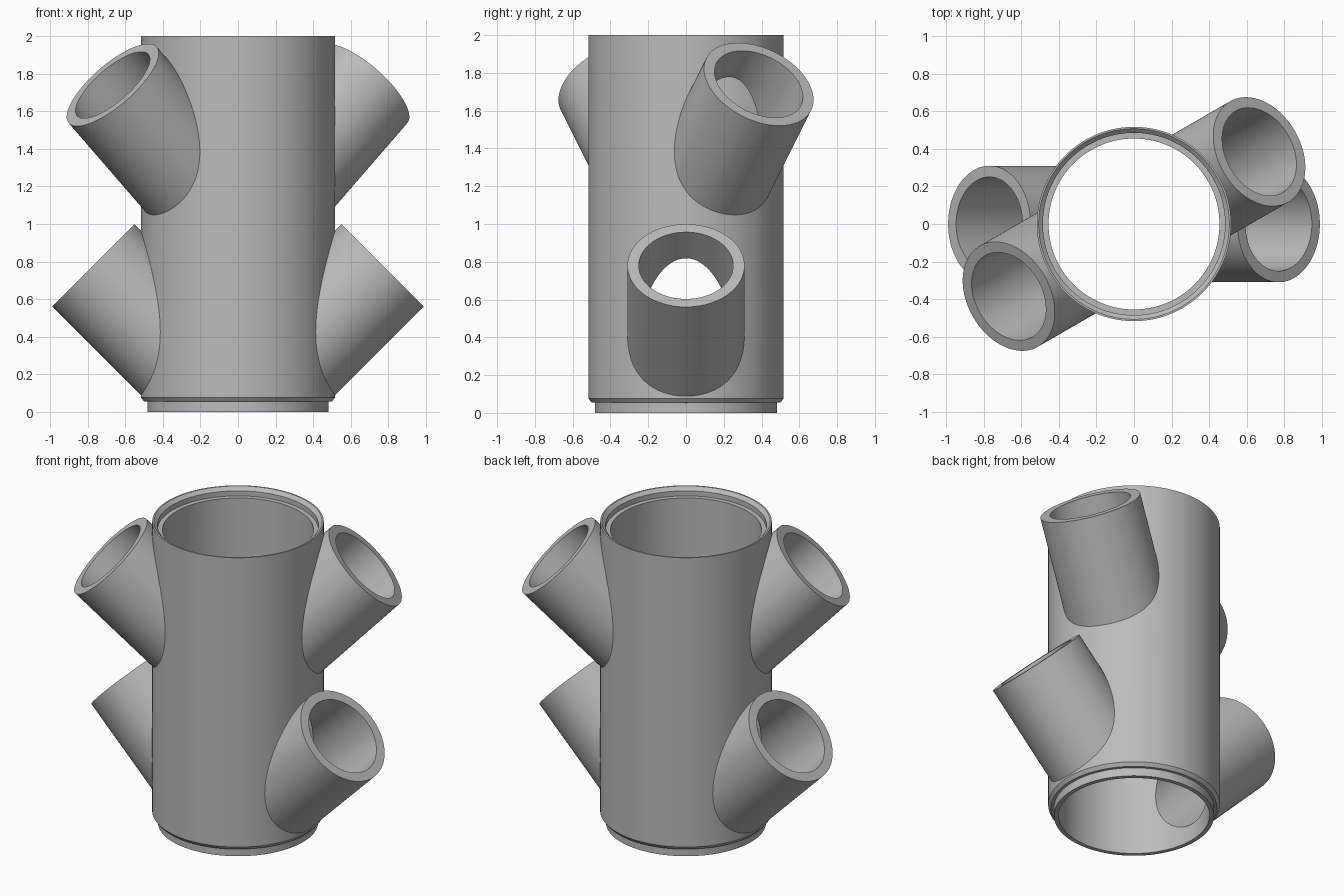
import bpy, math
from mathutils import Matrix, Vector

cube = bpy.data.objects.get("Cube")
if cube:
    bpy.data.objects.remove(cube, do_unlink=True)

# Single grey material
grey = bpy.data.materials.new("plain grey")
grey.use_nodes = True
colour = (0.5, 0.5, 0.5, 1)
grey.diffuse_color = colour
grey.node_tree.nodes["Principled BSDF"].inputs["Base Color"].default_value = colour

SEGMENTS = 128
BRANCH_REACH = 0.77


def lathe(name, profile):
    """Closed solid of revolution; the profile runs bottom to top."""
    n = SEGMENTS
    verts = [(r * math.cos(math.tau * i / n), r * math.sin(math.tau * i / n), z)
             for r, z in profile for i in range(n)]
    faces = [(k * n + i, k * n + (i + 1) % n, (k + 1) * n + (i + 1) % n, (k + 1) * n + i)
             for k in range(len(profile) - 1) for i in range(n)]
    top = (len(profile) - 1) * n
    faces += [tuple(reversed(range(n))), tuple(range(top, top + n))]
    mesh = bpy.data.meshes.new(name)
    mesh.from_pydata(verts, [], faces)
    mesh.materials.append(grey)
    obj = bpy.data.objects.new(name, mesh)
    bpy.context.collection.objects.link(obj)
    return obj


def slanted(name, radius, base_z, angle, start, end):
    """Cylinder rising outward at 45 degrees, between two distances from the z axis."""
    root2 = math.sqrt(2)
    obj = lathe(name, [(radius, start * root2), (radius, end * root2)])
    out = Vector((math.cos(angle), math.sin(angle), 1))
    turn = out.to_track_quat('Z', 'Y').to_matrix().to_4x4()
    obj.data.transform(Matrix.Translation((0, 0, base_z)) @ turn)
    return obj


def combine(target, tool, operation):
    mod = target.modifiers.new(operation.lower(), 'BOOLEAN')
    mod.operation = operation
    mod.solver = 'EXACT'
    mod.object = tool
    bpy.context.view_layer.update()
    result = bpy.data.meshes.new_from_object(
        target.evaluated_get(bpy.context.evaluated_depsgraph_get()))
    target.modifiers.clear()
    target.data = result
    bpy.data.objects.remove(tool, do_unlink=True)


# Main pipe with a narrower spigot at its foot
pipe = lathe("branched_pipe", [(0.482, 0), (0.482, 0.055), (0.5, 0.055),
                               (0.517, 0.077), (0.517, 2)])

# Two opposed branches low down, two higher and turned by 30 degrees
branches = [(base, math.radians(turn + half))
            for base, turn in ((0.01, 0), (0.97, 30)) for half in (0, 180)]
for base, angle in branches:
    combine(pipe, slanted("branch", 0.31, base, angle, 0.23, BRANCH_REACH), 'UNION')

# Main bore with a chamfered socket at the top
combine(pipe, lathe("main_bore", [(0.455, -0.5), (0.455, 1.945), (0.485, 1.945),
                                  (0.485, 1.978), (0.53, 2.022)]), 'DIFFERENCE')

# Branch bores open into the main bore
for base, angle in branches:
    combine(pipe, slanted("branch_bore", 0.25, base, angle, 0.2, BRANCH_REACH + 0.1),
            'DIFFERENCE')

bpy.ops.object.select_all(action='DESELECT')
pipe.select_set(True)
bpy.context.view_layer.objects.active = pipe
bpy.ops.object.shade_smooth_by_angle(angle=math.radians(20))
